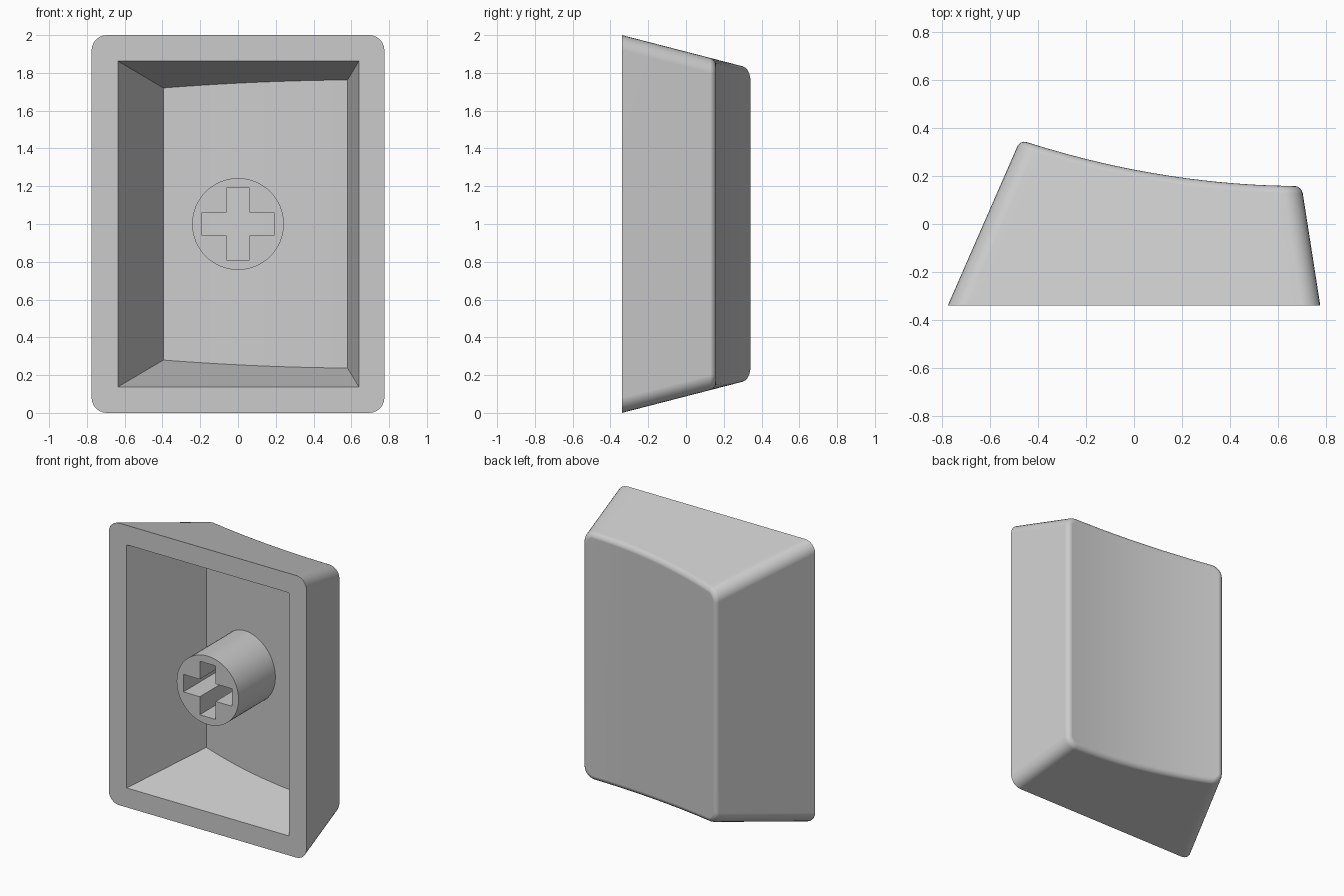
import bpy, bmesh, math

cube = bpy.data.objects.get("Cube")
if cube:
    bpy.data.objects.remove(cube, do_unlink=True)

FRONT = -0.34      # plane of the open side
WALL = 0.115       # thickness behind the dished face
FILLET = 0.03      # rounding of the dished face's rim
ARC, SPAN = 6, 20  # segments per corner and along the dish

grey = bpy.data.materials.new("plain grey")
grey.use_nodes = True
grey.diffuse_color = (0.6, 0.6, 0.6, 1)
grey.node_tree.nodes["Principled BSDF"].inputs["Base Color"].default_value = (0.6, 0.6, 0.6, 1)


def dish(x):
    """Depth of the scooped face at x."""
    return 0.158 + 0.139 * (0.7 - x) ** 2


def half_section(y, left, right, half, radius):
    """Upper half of the tapered, rounded section at depth y, as (x, height over centre)."""
    d = y - FRONT
    x0, x1, h = left + 0.437 * d, right - 0.156 * d, half - 0.258 * d
    pts = []
    for i in range(ARC + 1):
        a = math.pi / 2 * i / ARC
        pts.append((x0 + radius * (1 - math.cos(a)), h - radius * (1 - math.sin(a))))
    a0, a1 = x0 + radius, x1 - radius
    pts += [(a0 + (a1 - a0) * i / SPAN, h) for i in range(1, SPAN)]
    for i in range(ARC + 1):
        a = math.pi / 2 * (1 - i / ARC)
        pts.append((x1 - radius * (1 - math.cos(a)), h - radius * (1 - math.sin(a))))
    return pts


def add_ring(bm, size, radius, inset=0, drop=None):
    """Closed ring on the front plane, or following the dish at a given drop below it."""
    left, right, half = size
    args = (left + inset, right - inset, half - inset, max(radius - inset, 0))
    upper = []
    for i in range(2 * ARC + SPAN + 1):
        y = FRONT
        if drop is not None:
            for _ in range(12):
                y = dish(half_section(y, *args)[i][0]) - drop
        x, h = half_section(y, *args)[i]
        upper.append((x, y, h))
    ring = [bm.verts.new((x, y, 1 + h)) for x, y, h in upper]
    return ring + [bm.verts.new((x, y, 1 - h)) for x, y, h in reversed(upper)]


def bridge(bm, a, b):
    for i in range(len(a)):
        j = (i + 1) % len(a)
        bm.faces.new((a[i], a[j], b[j], b[i]))


def cap(bm, ring):
    """Strips joining the upper and lower halves of a ring."""
    n = len(ring)
    for i in range(n // 2 - 1):
        bm.faces.new((ring[i], ring[i + 1], ring[n - 2 - i], ring[n - 1 - i]))


def finish(bm, name):
    bmesh.ops.remove_doubles(bm, verts=bm.verts[:], dist=0.0001)
    bmesh.ops.recalc_face_normals(bm, faces=bm.faces[:])
    mesh = bpy.data.meshes.new(name)
    bm.to_mesh(mesh)
    bm.free()
    mesh.materials.append(grey)
    obj = bpy.data.objects.new(name, mesh)
    bpy.context.collection.objects.link(obj)
    bpy.ops.object.select_all(action="DESELECT")
    obj.select_set(True)
    bpy.context.view_layer.objects.active = obj
    bpy.ops.object.shade_smooth_by_angle(angle=math.radians(32))
    normals = obj.modifiers.new("even shading", "WEIGHTED_NORMAL")
    normals.keep_sharp = True


# Hollow shell: inner floor, inner walls, front rim, outer walls, rounded rim, dish
outer, inner = (-0.775, 0.775, 1.0), (-0.635, 0.64, 0.862)
bm = bmesh.new()
rings = [add_ring(bm, inner, 0, drop=WALL), add_ring(bm, inner, 0), add_ring(bm, outer, 0.08)]
for k in range(5):
    a = math.pi / 2 * k / 4
    rings.append(add_ring(bm, outer, 0.08, FILLET * (1 - math.cos(a)), FILLET * (1 - math.sin(a))))
for a, b in zip(rings, rings[1:]):
    bridge(bm, a, b)
cap(bm, rings[0])
cap(bm, rings[-1])
finish(bm, "cap_shell")

# Round stem with a cross-shaped socket, running back into the shell
bm = bmesh.new()
R, LONG, THIN = 0.243, 0.19, 0.062
circle = [(R * math.cos(math.tau * i / 48), R * math.sin(math.tau * i / 48)) for i in range(48)]
cross = []
for c, s in ((1, 0), (0, 1), (-1, 0), (0, -1)):
    for u, v in ((LONG, -THIN), (LONG, THIN), (THIN, THIN)):
        cross.append((u * c - v * s, u * s + v * c))
edges = []
for loop in (circle, cross):
    vs = [bm.verts.new((x, FRONT, 1 + z)) for x, z in loop]
    edges += [bm.edges.new((vs[i - 1], vs[i])) for i in range(len(vs))]
bmesh.ops.triangle_fill(bm, edges=edges, use_beauty=True)
back = bmesh.ops.extrude_face_region(bm, geom=bm.faces[:], use_keep_orig=True)["geom"]
for v in back:
    if isinstance(v, bmesh.types.BMVert):
        v.co.y = dish(v.co.x) - WALL + 0.01
finish(bm, "switch_stem")
